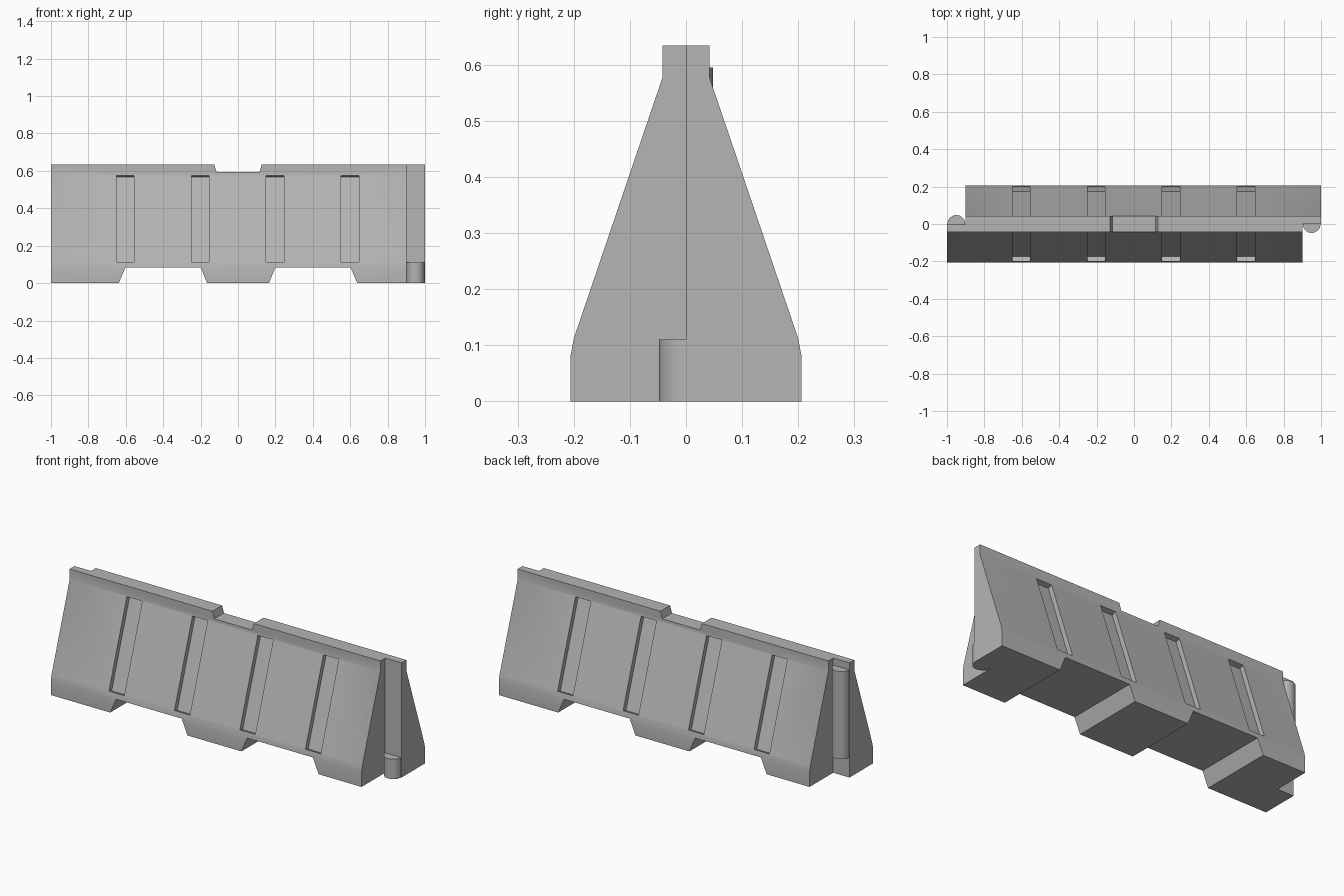
import bpy, bmesh, math
from mathutils import Vector

if "Cube" in bpy.data.objects:
    bpy.data.objects.remove(bpy.data.objects["Cube"])

# Dark grey plastic
grey = bpy.data.materials.new("dark_grey_plastic")
grey.diffuse_color = (0.46, 0.46, 0.46, 1)
grey.use_nodes = True
grey.node_tree.nodes["Principled BSDF"].inputs["Base Color"].default_value = grey.diffuse_color


def add_prism(bm, pts, to_a, to_b):
    """Solid between two copies of a 2D outline, placed by to_a and to_b."""
    a = [bm.verts.new(to_a(*p)) for p in pts]
    b = [bm.verts.new(to_b(*p)) for p in pts]
    faces = [bm.faces.new(a), bm.faces.new(b[::-1])]
    for i in range(len(pts)):
        j = (i + 1) % len(pts)
        faces.append(bm.faces.new((a[i], b[i], b[j], a[j])))
    bmesh.ops.recalc_face_normals(bm, faces=faces)


def along_x(bm, yz, x0, x1):
    add_prism(bm, yz, lambda y, z: (x0, y, z), lambda y, z: (x1, y, z))


def along_y(bm, xz, y0, y1):
    add_prism(bm, xz, lambda x, z: (x, y0, z), lambda x, z: (x, y1, z))


def along_z(bm, xy, z0, z1):
    add_prism(bm, xy, lambda x, y: (x, y, z0), lambda x, y: (x, y, z1))


def finish(bm, name):
    mesh = bpy.data.meshes.new(name)
    bm.to_mesh(mesh)
    bm.free()
    mesh.materials.append(grey)
    obj = bpy.data.objects.new(name, mesh)
    bpy.context.collection.objects.link(obj)
    return obj


def activate(obj):
    bpy.ops.object.select_all(action='DESELECT')
    obj.select_set(True)
    bpy.context.view_layer.objects.active = obj


# Barrier body: mirrored cross-section along x
half = [(0.206, 0), (0.206, 0.08), (0.2, 0.112), (0.042, 0.577), (0.042, 0.634)]
bm = bmesh.new()
along_x(bm, half + [(-y, z) for y, z in half[::-1]], -1, 1)
body = finish(bm, "barrier_body")

bm = bmesh.new()
# Half-lap steps at both ends
for s in (-1, 1):
    along_z(bm, [(s * 0.9, 0), (s * 1.1, 0), (s * 1.1, -s * 0.4), (s * 0.9, -s * 0.4)], -0.1, 0.8)
# Forklift openings underneath
for s in (-1, 1):
    along_y(bm, [(s * 0.157, -0.02), (s * 0.2, 0.083), (s * 0.602, 0.083), (s * 0.646, -0.02)], -0.4, 0.4)
# Saddle in the top rail
along_y(bm, [(-0.135, 0.66), (-0.115, 0.595), (0.115, 0.595), (0.135, 0.66)], -0.4, 0.4)
# Upright grooves, square to the sloping sides
low, high = Vector((0.2, 0.112)), Vector((0.042, 0.577))
run = (high - low).normalized()
out = Vector((run.y, -run.x))
low, high = low + run * 0.001, high - run * 0.002
quad = [low - out * 0.026, low + out * 0.05, high + out * 0.05, high - out * 0.026]
for x in (-0.603, -0.202, 0.198, 0.599):
    for s in (-1, 1):
        along_x(bm, [(s * p.x, p.y) for p in quad], x - 0.047, x + 0.047)
cutter = finish(bm, "cutter")
cutter.hide_render = True

mod = body.modifiers.new("cuts", 'BOOLEAN')
mod.operation = 'DIFFERENCE'
mod.solver = 'EXACT'
mod.object = cutter
activate(body)
bpy.ops.object.modifier_apply(modifier=mod.name)
bpy.data.objects.remove(cutter, do_unlink=True)
bpy.ops.object.shade_smooth_by_angle(angle=math.radians(30))

# Half-round coupling pins on the lap faces
for name, s, z0, z1 in (("tall_coupling_pin", -1, 0.11, 0.595), ("short_coupling_pin", 1, 0, 0.11)):
    bm = bmesh.new()
    arc = [(s * (0.95 + 0.048 * math.cos(i * math.pi / 8)),
            -s * 0.048 * math.sin(i * math.pi / 8)) for i in range(9)]
    along_z(bm, arc, z0, z1)
    activate(finish(bm, name))
    bpy.ops.object.shade_smooth_by_angle(angle=math.radians(30))
